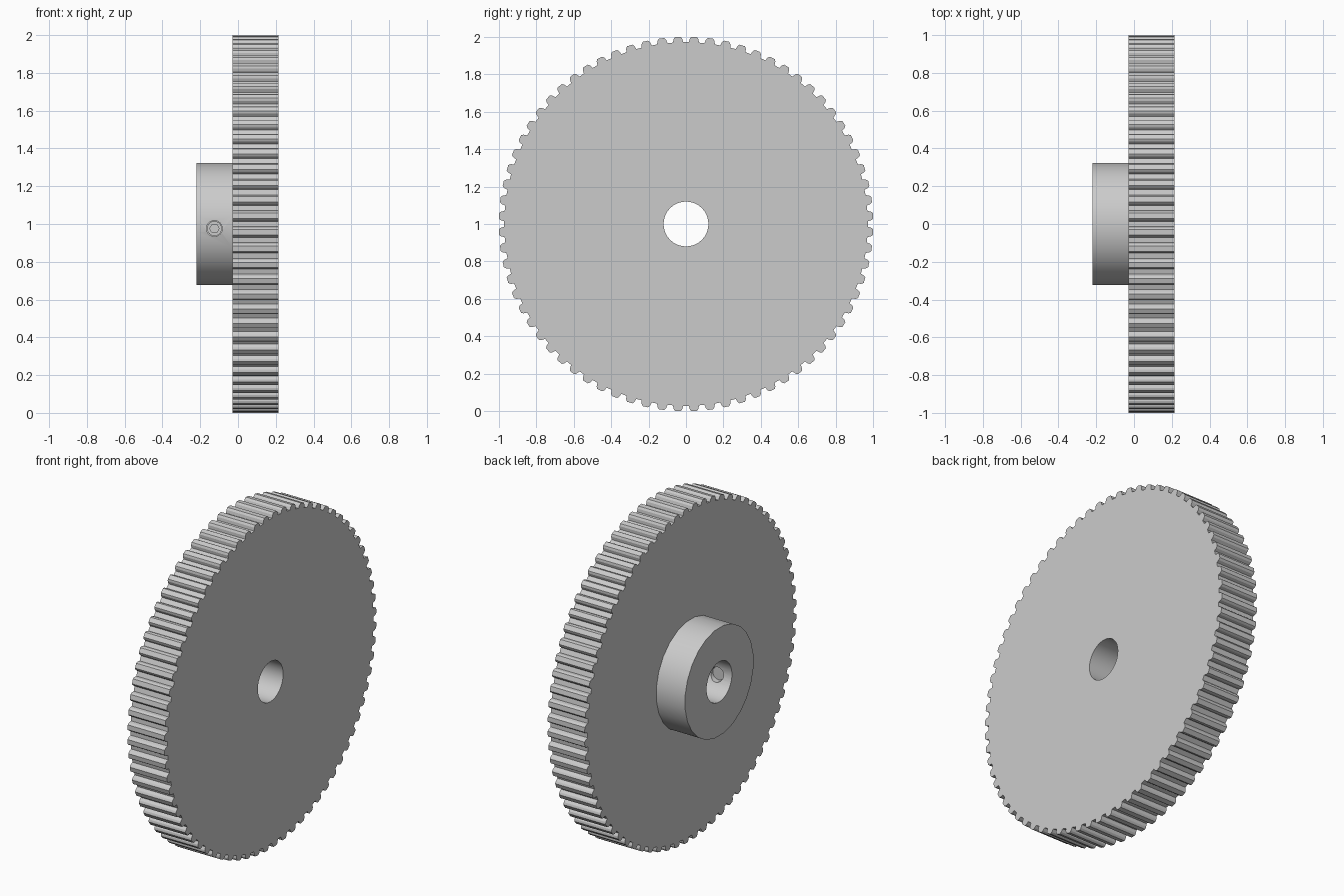
import bpy, bmesh
from math import pi, cos, sin, radians
from mathutils import Matrix

if "Cube" in bpy.data.objects:
    bpy.data.objects.remove(bpy.data.objects["Cube"], do_unlink=True)

TEETH, AXLE_Z = 72, 1.0
BORE, HUB = 0.12, 0.325
X_HUB, X_FACE, X_END = -0.22, -0.03, 0.215

steel = bpy.data.materials.new("grey steel")
steel.use_nodes = True
steel.diffuse_color = (0.6, 0.6, 0.6, 1)
steel.node_tree.nodes["Principled BSDF"].inputs["Base Color"].default_value = (0.6, 0.6, 0.6, 1)


def circle(r, n, phase=0.0):
    return [(r * cos(phase + 2 * pi * i / n), r * sin(phase + 2 * pi * i / n)) for i in range(n)]


def prism(name, outline, x0, x1):
    """Solid with a (y, z) outline extruded along x around the axle."""
    bm = bmesh.new()
    face = bm.faces.new([bm.verts.new((x0, y, z)) for y, z in outline])
    solid = bmesh.ops.extrude_face_region(bm, geom=[face])["geom"]
    bmesh.ops.translate(bm, vec=(x1 - x0, 0, 0),
                        verts=[v for v in solid if isinstance(v, bmesh.types.BMVert)])
    bmesh.ops.recalc_face_normals(bm, faces=bm.faces)
    mesh = bpy.data.meshes.new(name)
    bm.to_mesh(mesh)
    bm.free()
    mesh.materials.append(steel)
    obj = bpy.data.objects.new(name, mesh)
    bpy.context.collection.objects.link(obj)
    obj.location.z = AXLE_Z
    return obj


def cut(target, cutter):
    cutter.hide_render = True
    cutter.hide_viewport = True
    mod = target.modifiers.new("cut", "BOOLEAN")
    mod.operation, mod.solver, mod.object = "DIFFERENCE", "EXACT", cutter


def finish(obj, angle):
    """Apply the cuts and smooth the round walls."""
    bpy.ops.object.select_all(action="DESELECT")
    obj.select_set(True)
    bpy.context.view_layer.objects.active = obj
    for mod in list(obj.modifiers):
        bpy.ops.object.modifier_apply(modifier=mod.name)
    bpy.ops.object.shade_smooth_by_angle(angle=radians(angle))


# Toothed rim: each pitch is a groove followed by a tooth with softened corners
groove = [(-0.29, 0.997), (-0.23, 0.99), (-0.17, 0.972),
          (0.17, 0.972), (0.23, 0.99), (0.29, 0.997), (0.34, 1.001), (0.66, 1.001)]
rim = []
for i in range(TEETH):
    for step, r in groove:
        a = pi / 2 + 2 * pi * (i + step) / TEETH
        rim.append((r * cos(a), r * sin(a)))
gear = prism("toothed_wheel", rim, X_FACE, X_END)
hub = prism("hub", circle(HUB, 24, pi / 24), X_HUB, X_FACE)

# Shaft bore through both parts
bore = prism("bore_cutter", circle(BORE, 32), -0.4, 0.4)
cut(gear, bore)
cut(hub, bore)


def radial(obj):
    """Turn an axial part so it points out of the front of the hub."""
    obj.data.transform(Matrix.Rotation(-pi / 2, 4, "Z"))
    obj.location = (-0.125, 0, AXLE_Z - 0.024)
    return obj


# Set screw with hexagonal socket, sunk in a threaded hole
hole = radial(prism("screw_hole_cutter", circle(0.042, 24), 0.06, 0.4))
hole.data.transform(Matrix.Diagonal((1, -1, 1, 1)) if hole.data.vertices[0].co.y > 0 else Matrix())
cut(hub, hole)
screw = radial(prism("set_screw", circle(0.039, 24), 0.13, 0.312))
socket = radial(prism("socket_cutter", circle(0.025, 6), 0.26, 0.4))
cut(screw, socket)

for part, angle in ((gear, 20), (hub, 20), (screw, 30)):
    finish(part, angle)
for helper in (bore, hole, socket):
    bpy.data.objects.remove(helper, do_unlink=True)
